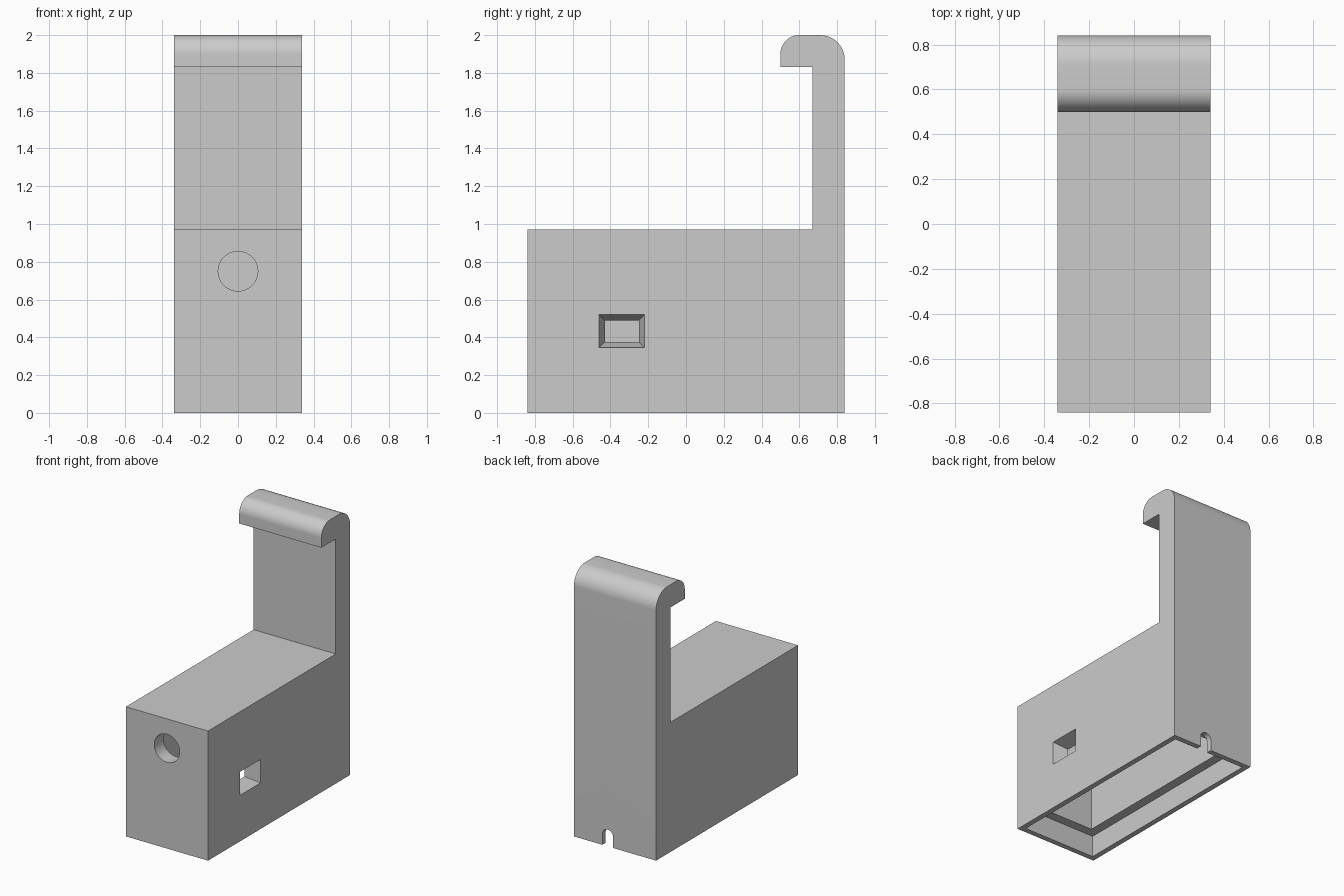
import bpy, bmesh
from math import sin, cos, pi, radians
from mathutils import Matrix, Vector

if "Cube" in bpy.data.objects:
    bpy.data.objects.remove(bpy.data.objects["Cube"], do_unlink=True)

grey = bpy.data.materials.new("plain_grey")
grey.use_nodes = True
grey.diffuse_color = (0.6, 0.6, 0.6, 1)
grey.node_tree.nodes["Principled BSDF"].inputs["Base Color"].default_value = (0.6, 0.6, 0.6, 1)


def finish(name, bm):
    bmesh.ops.recalc_face_normals(bm, faces=bm.faces)
    mesh = bpy.data.meshes.new(name)
    bm.to_mesh(mesh)
    bm.free()
    mesh.materials.append(grey)
    obj = bpy.data.objects.new(name, mesh)
    bpy.context.collection.objects.link(obj)
    return obj


def arc(u, v, r, start, end, steps=16):
    angles = [radians(start + (end - start) * i / steps) for i in range(steps + 1)]
    return [(u + r * cos(a), v + r * sin(a)) for a in angles]


def prism(name, outline, to_3d, low, high):
    """Extrude a 2D outline from low to high along the axis used by to_3d."""
    bm = bmesh.new()
    rings = [[bm.verts.new(to_3d(u, v, w)) for u, v in outline] for w in (low, high)]
    for ring in rings:
        bm.faces.new(ring)
    n = len(outline)
    for i in range(n):
        j = (i + 1) % n
        bm.faces.new((rings[0][i], rings[0][j], rings[1][j], rings[1][i]))
    return finish(name, bm)


def box(name, half_x, half_y, low, high):
    outline = [(-half_x, -half_y), (half_x, -half_y), (half_x, half_y), (-half_x, half_y)]
    return prism(name, outline, lambda u, v, w: (u, v, w), low, high)


def along_y(u, v, w):
    return (u, w, v)


def along_x(u, v, w):
    return (w, u, v)


W, L, WALL, RIM = 0.34, 0.84, 0.11, 0.04

# Housing, upright post and rounded hook as one side profile
profile = [(-L, 0), (L, 0)]
profile += arc(L - 0.13, 1.87, 0.13, 0, 90)
profile += arc(0.60, 1.90, 0.10, 90, 180)
profile += [(0.50, 1.83), (0.67, 1.83), (0.67, 0.97), (-L, 0.97)]
housing = prism("hooked_housing", profile, along_x, -W, W)

# Hollow interior and the wider recess for a bottom lid
cutters = [
    box("main_cavity", W - WALL, L - WALL, -0.1, 0.86),
    box("lid_recess", W - RIM, L - RIM, -0.12, 0.16),
]

# Round front hole
cutters.append(prism("front_hole", arc(0, 0.75, 0.105, 0, 352.5, 47), along_y, -L - 0.1, -L + 0.15))

# Arched cable notch in the back wall
notch = [(0.015, -0.1), (0.105, -0.1)] + arc(0.06, 0.08, 0.045, 0, 180)
cutters.append(prism("cable_notch", notch, along_y, L - 0.1, L + 0.1))

# Tapered side window
bm = bmesh.new()
rings = []
for x in (W - WALL - 0.02, W + 0.02):
    grow = (x - W) * 0.03 / WALL
    hy, hz = 0.12 + grow, 0.0875 + grow
    rings.append([bm.verts.new((x, -0.34 + sy * hy, 0.4325 + sz * hz))
                  for sy, sz in ((-1, -1), (1, -1), (1, 1), (-1, 1))])
    bm.faces.new(rings[-1])
for i in range(4):
    j = (i + 1) % 4
    bm.faces.new((rings[0][i], rings[0][j], rings[1][j], rings[1][i]))
cutters.append(finish("side_window", bm))

# Cut each opening, then discard its cutter
bpy.context.view_layer.objects.active = housing
for cutter in cutters:
    cutter.hide_render = True
    mod = housing.modifiers.new(cutter.name, "BOOLEAN")
    mod.operation = "DIFFERENCE"
    mod.solver = "EXACT"
    mod.object = cutter
    bpy.ops.object.modifier_apply(modifier=mod.name)
    bpy.data.objects.remove(cutter, do_unlink=True)

# Smooth curves with crisp corners
bpy.ops.object.select_all(action="DESELECT")
housing.select_set(True)
bpy.ops.object.shade_smooth_by_angle(angle=radians(30))
